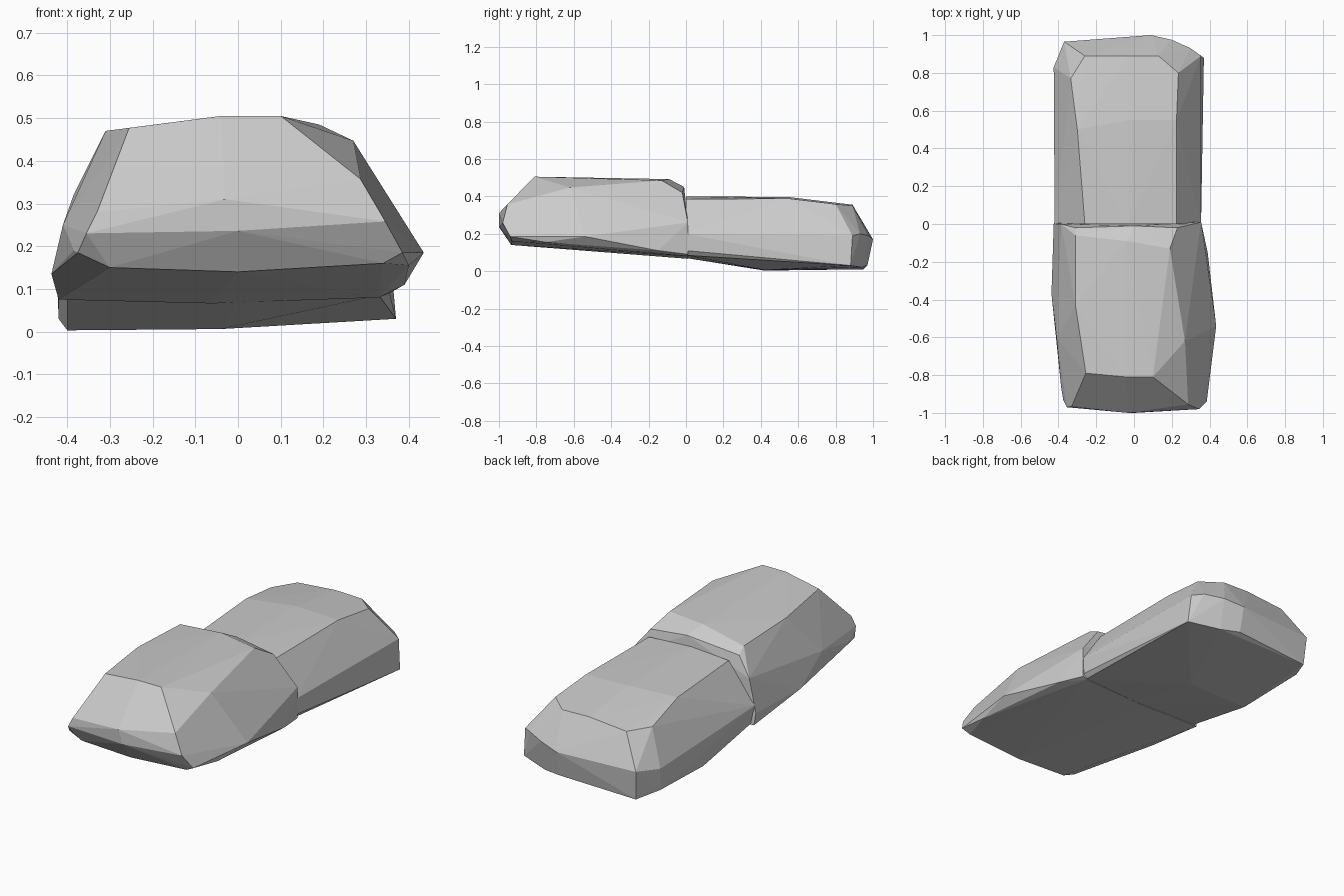
import bpy, bmesh


def faceted_hull(name, points):
    """Flat-faced convex shell wrapped around a few corner points."""
    bm = bmesh.new()
    for p in points:
        bm.verts.new(p)
    res = bmesh.ops.convex_hull(bm, input=bm.verts[:])
    loose = [v for v in bm.verts if not v.link_faces]
    bmesh.ops.delete(bm, geom=loose, context='VERTS')
    bmesh.ops.dissolve_limit(bm, angle_limit=0.02, verts=bm.verts[:], edges=bm.edges[:])
    bmesh.ops.recalc_face_normals(bm, faces=bm.faces[:])
    mesh = bpy.data.meshes.new(name)
    bm.to_mesh(mesh)
    bm.free()
    ob = bpy.data.objects.new(name, mesh)
    bpy.context.collection.objects.link(ob)
    return ob


# Taller front half with the sloping nose
faceted_hull("front_body", [
    # roof
    (-0.255, -0.79, 0.477), (-0.04, -0.81, 0.505), (0.10, -0.81, 0.505),
    (0.27, -0.62, 0.447), (0.19, -0.13, 0.485), (-0.31, -0.43, 0.47),
    (-0.31, -0.06, 0.455), (-0.04, -0.09, 0.492),
    # nose, upper to lower
    (-0.33, -0.965, 0.28), (-0.03, -1.0, 0.31), (0.287, -0.955, 0.357),
    (-0.355, -0.97, 0.23), (0.0, -1.0, 0.236), (0.345, -0.98, 0.258),
    (-0.375, -0.93, 0.185), (-0.30, -0.93, 0.15), (0.0, -0.935, 0.14),
    (0.34, -0.93, 0.16), (0.385, -0.94, 0.185),
    # widest points of the sides
    (0.435, -0.54, 0.185), (0.40, -0.75, 0.155), (0.39, -0.15, 0.11),
    (-0.437, -0.37, 0.135), (-0.41, -0.60, 0.25), (-0.385, -0.87, 0.19),
    # rear face
    (-0.31, -0.02, 0.42), (0.0, -0.01, 0.45), (0.23, -0.02, 0.42),
    (0.355, 0.01, 0.26), (0.355, 0.01, 0.09), (0.33, 0.01, 0.08),
    (-0.06, 0.01, 0.066), (-0.42, 0.01, 0.075), (-0.425, 0.0, 0.14), (-0.385, 0.0, 0.32),
])

# Lower rear half with the rounded tail
faceted_hull("rear_body", [
    # roof
    (-0.26, 0.0, 0.385), (-0.03, 0.0, 0.40), (0.225, 0.0, 0.385),
    (-0.30, 0.50, 0.385), (-0.03, 0.55, 0.396), (0.225, 0.55, 0.388),
    (-0.335, 0.77, 0.335), (-0.26, 0.89, 0.335), (-0.03, 0.89, 0.355),
    (0.13, 0.89, 0.35), (0.235, 0.80, 0.358),
    # tail
    (-0.37, 0.965, 0.17), (0.09, 1.0, 0.17), (0.20, 0.975, 0.19),
    (0.30, 0.93, 0.20), (-0.36, 0.95, 0.01), (0.09, 0.97, 0.03),
    (0.20, 0.94, 0.02), (0.37, 0.88, 0.03), (0.355, 0.89, 0.19),
    # sides
    (0.355, 0.0, 0.20), (0.35, 0.0, 0.11), (0.355, 0.42, 0.11),
    (-0.42, 0.0, 0.18), (-0.425, 0.83, 0.15), (-0.42, 0.82, 0.03),
    # underside
    (-0.40, 0.42, 0.003), (-0.04, 0.42, 0.006), (0.33, 0.42, 0.06),
    (-0.40, 0.0, 0.08), (0.0, 0.0, 0.07), (0.33, 0.0, 0.085),
])
